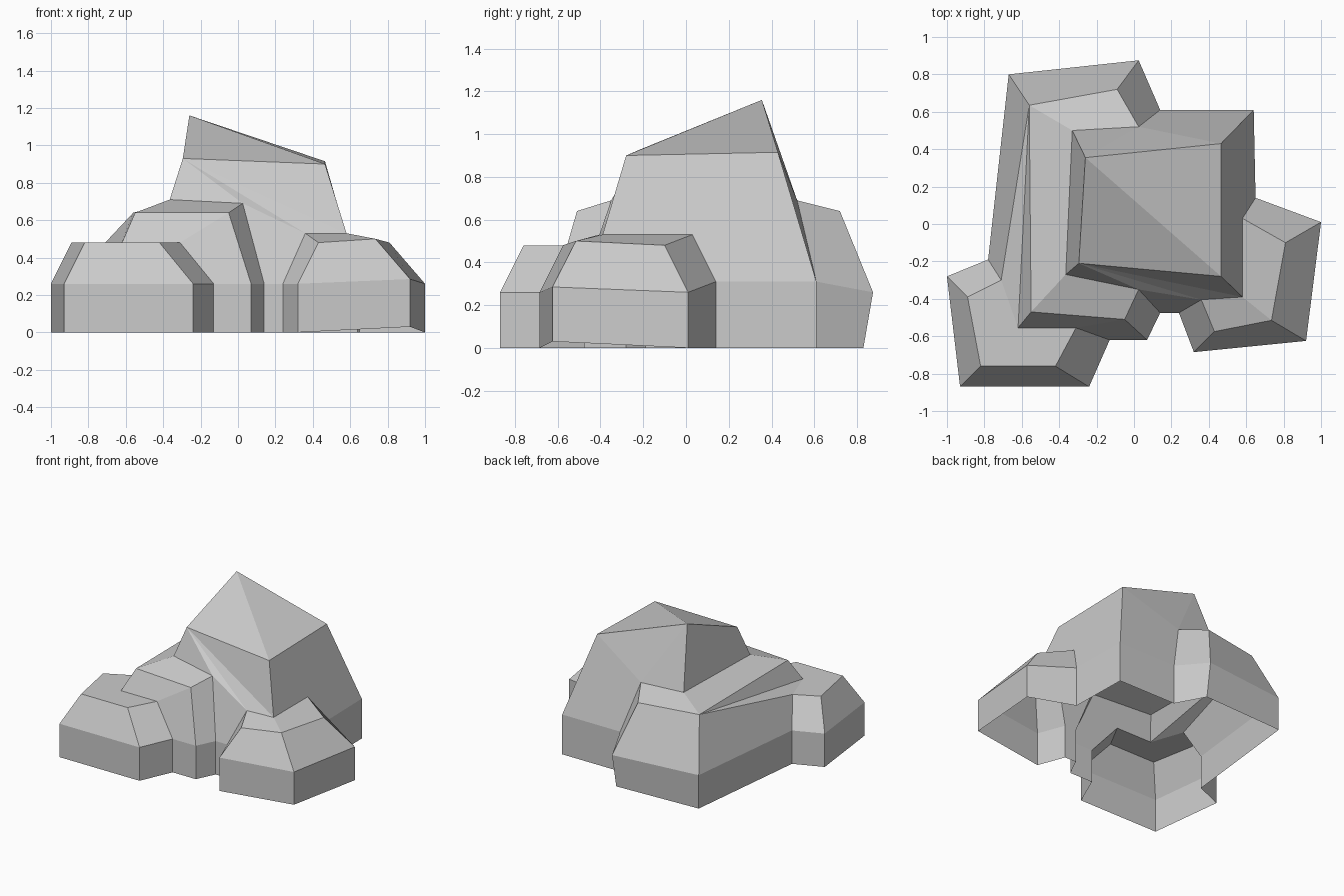
import bpy

if "Cube" in bpy.data.objects:
    bpy.data.objects.remove(bpy.data.objects["Cube"])

P = {}  # named corner points shared by the rock lobes


def ring(prefix, pts):
    for i, p in enumerate(pts):
        P[f"{prefix}{i}"] = p


def strip(low, high):
    """Quads between two rows of named points, left to right from outside."""
    low, high = low.split(), high.split()
    return [(low[i], low[i + 1], high[i + 1], high[i]) for i in range(len(low) - 1)]


def faces(text):
    return [tuple(f.split()) for f in text.split(",")]


def part(name, polys):
    used = sorted({n for f in polys for n in f})
    mesh = bpy.data.meshes.new(name)
    mesh.from_pydata([P[n] for n in used], [], [[used.index(n) for n in f] for f in polys])
    mesh.update()
    bpy.context.collection.objects.link(bpy.data.objects.new(name, mesh))


# Footprint at shoulder height, counter-clockwise
Z = 0.26
ring("m", [(-.78, -.19, Z), (-1, -.28, Z), (-.93, -.87, Z), (-.24, -.87, Z),
           (-.13, -.62, Z), (.07, -.62, Z), (.14, -.475, Z), (.24, -.475, Z),
           (.32, -.685, Z), (.92, -.625, .285), (1, .01, Z), (.65, .14, .31),
           (.64, .61, .31), (.14, .61, .31), (.025, .875, Z), (-.67, .80, Z)])
# Ground line, with one lifted corner and one tucked-in corner
ring("g", [(*P[f"m{i}"][:2], 0) for i in range(16)])
P["g9"] = (.92, -.625, .03)
P["g14"] = (.02, .83, 0)
# Tops of the low left rock, middle rock, right rock and peak
ring("a", [(-.71, -.30, .48), (-.89, -.39, .48), (-.82, -.76, .48),
           (-.42, -.76, .48), (-.31, -.555, .48), (-.62, -.555, .48)])
ring("b", [(-.55, -.47, .64), (-.05, -.51, .64), (.025, -.35, .69), (-.365, -.27, .71),
           (-.33, .50, .70), (.025, .52, .69), (-.09, .72, .64), (-.56, .635, .64)])
ring("c", [(.36, -.405, .53), (.43, -.575, .48), (.735, -.515, .50),
           (.81, -.10, .48), (.58, .03, .53), (.58, -.39, .53)])
ring("t", [(-.26, .355, 1.16), (.465, .43, .915), (.465, -.28, .90), (-.295, -.21, .93)])

# Upright wall around the whole cluster, open underneath
loop = [str(i % 16) for i in range(17)]
part("base_wall", strip(" ".join("g" + i for i in loop), " ".join("m" + i for i in loop)))

# Low rock at the front left
part("left_rock", strip("m0 m1 m2 m3 m4", "a0 a1 a2 a3 a4") + faces("a0 a1 a2 a3 a4 a5"))

# Long rock behind it
part("middle_rock",
     strip("m13 m14 m15 m0", "b5 b6 b7 a0") + strip("m4 m5 m6", "a4 b1 b2")
     + faces("b7 a0 a5, b7 a5 b0, a5 a4 b1 b0, b0 b1 b2 b3, b0 b3 b4 b7, b7 b4 b5 b6"))

# Rock at the front right
part("right_rock", strip("m7 m8 m9 m10 m11", "c0 c1 c2 c3 c4") + faces("c0 c1 c2 c5, c5 c2 c3 c4"))

# Tall peak with a sloping top
part("peak_rock", faces(
    "b3 b2 t3, t3 b2 c0, b2 m6 m7 c0, t3 c0 c5, t3 c5 t2, c5 c4 m11 m12 t1 t2,"
    "t1 m12 m13 b5, t1 b5 t0, t0 b5 b4, b4 b3 t3 t0, t0 t2 t1, t0 t3 t2"))
